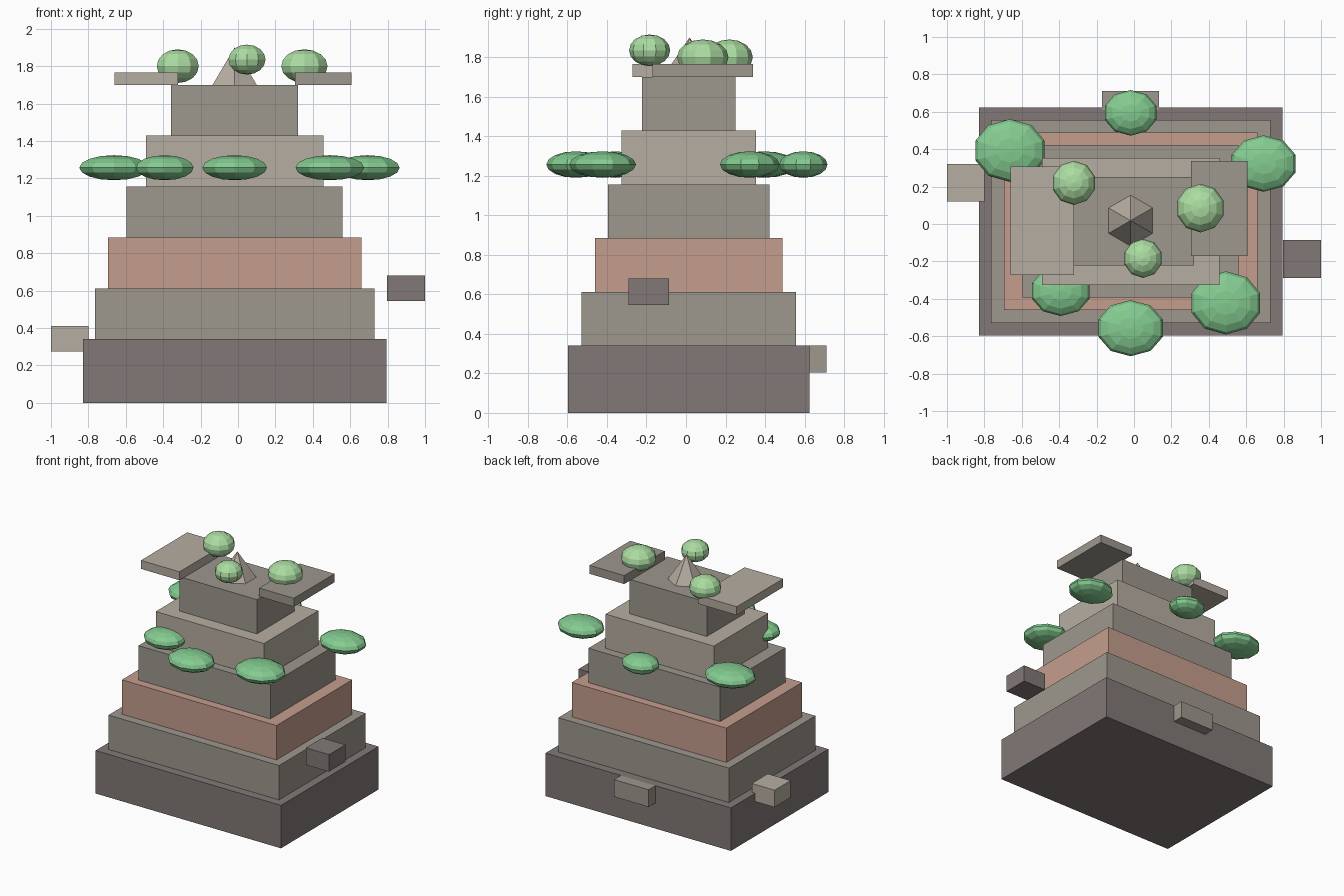
import bpy
from math import radians

if "Cube" in bpy.data.objects:
    bpy.data.objects.remove(bpy.data.objects["Cube"])

def mat(name, r, g, b):
    m = bpy.data.materials.new(name)
    m.diffuse_color = (r, g, b, 1)
    m.use_nodes = True
    m.node_tree.nodes["Principled BSDF"].inputs["Base Color"].default_value = m.diffuse_color
    return m

DARK = mat("dark_stone", 0.22, 0.19, 0.18)
STONE = mat("grey_stone", 0.34, 0.31, 0.27)
TAN = mat("pale_stone", 0.47, 0.42, 0.36)
CLAY = mat("clay", 0.56, 0.34, 0.27)
LEAF = mat("leaf", 0.23, 0.60, 0.28)
SPROUT = mat("light_leaf", 0.41, 0.72, 0.36)

def finish(name, m):
    o = bpy.context.object
    o.name = name
    o.data.materials.append(m)
    return o

def box(name, x, y, z, m):
    """Box from (min, max) ranges on each axis."""
    bpy.ops.mesh.primitive_cube_add(size=1, location=[sum(r) / 2 for r in (x, y, z)])
    bpy.context.object.scale = [r[1] - r[0] for r in (x, y, z)]
    return finish(name, m)

def blob(name, loc, radii, m):
    bpy.ops.mesh.primitive_uv_sphere_add(segments=10, ring_count=8, radius=1, location=loc)
    bpy.context.object.scale = radii
    return finish(name, m)

CX, CY = -0.018, 0.014

# Stepped terraces: half width, half depth, top height
z = 0
tiers = [(0.812, 0.61, 0.34, DARK), (0.747, 0.542, 0.612, STONE),
         (0.677, 0.474, 0.884, CLAY), (0.577, 0.408, 1.156, STONE),
         (0.474, 0.34, 1.428, TAN), (0.339, 0.236, 1.70, STONE)]
for i, (w, d, top, m) in enumerate(tiers):
    box(f"terrace_{i + 1}", (CX - w, CX + w), (CY - d, CY + d), (z, top), m)
    z = top

# Overhanging roof slabs
box("roof_slab_left", (-0.66, -0.322), (-0.272, 0.308), (1.70, 1.767), TAN)
box("roof_slab_right", (0.305, 0.608), (-0.17, 0.338), (1.70, 1.767), STONE)

# Small blocks on the sides
box("side_block_left", (-1.0, -0.80), (0.12, 0.32), (0.275, 0.41), TAN)
box("side_block_right", (0.797, 1.0), (-0.29, -0.085), (0.545, 0.68), DARK)
box("side_block_back", (-0.17, 0.133), (0.61, 0.71), (0.204, 0.34), STONE)

# Six-sided spire, corners facing front and back
bpy.ops.mesh.primitive_cone_add(vertices=6, radius1=0.136, radius2=0, depth=0.2,
                                location=(CX, 0.018, 1.80))
finish("spire", TAN)

# Flattened foliage around the upper terraces
for i, (x, y, rx, ry) in enumerate([
        (-0.663, 0.393, 0.195, 0.168), (0.693, 0.323, 0.18, 0.151),
        (CX, 0.594, 0.145, 0.122), (-0.392, -0.358, 0.162, 0.134),
        (0.491, -0.422, 0.193, 0.169), (CX, -0.557, 0.181, 0.15)]):
    blob(f"foliage_{i + 1}", (x, y, 1.257), (rx, ry, 0.067), LEAF)

# Rounded shrubs on the roof
for i, (x, y, zc, r, rz) in enumerate([
        (-0.322, 0.22, 1.80, 0.118, 0.09), (0.355, 0.085, 1.80, 0.13, 0.09),
        (0.048, -0.184, 1.835, 0.104, 0.08)]):
    blob(f"shrub_{i + 1}", (x, y, zc), (r, r, rz), SPROUT)
